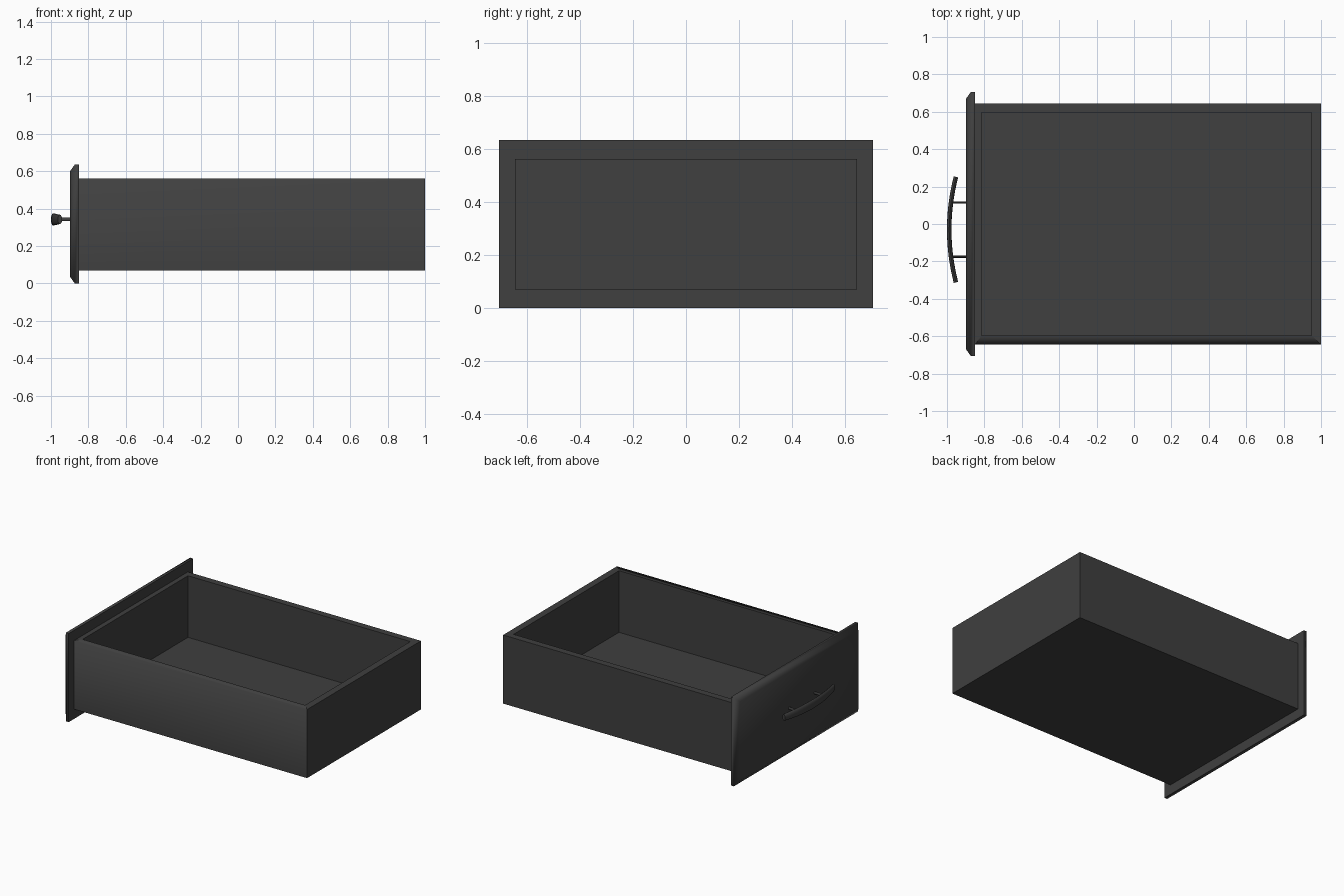
import bpy
import bmesh
import math
from mathutils import Vector

cube = bpy.data.objects.get("Cube")
if cube:
    bpy.data.objects.remove(cube, do_unlink=True)

charcoal = bpy.data.materials.new("charcoal grey")
charcoal.use_nodes = True
colour = (0.05, 0.05, 0.05, 1)
charcoal.diffuse_color = colour
charcoal.node_tree.nodes["Principled BSDF"].inputs["Base Color"].default_value = colour


def finish(name, bm):
    bmesh.ops.recalc_face_normals(bm, faces=bm.faces)
    mesh = bpy.data.meshes.new(name)
    bm.to_mesh(mesh)
    bm.free()
    mesh.materials.append(charcoal)
    obj = bpy.data.objects.new(name, mesh)
    bpy.context.collection.objects.link(obj)
    return obj


def smooth(obj, degrees):
    bpy.ops.object.select_all(action="DESELECT")
    obj.select_set(True)
    bpy.context.view_layer.objects.active = obj
    bpy.ops.object.shade_smooth_by_angle(angle=math.radians(degrees))


def loft(name, rings, closed_loop=False):
    """Skin a series of equal vertex rings, capped or joined end to end."""
    bm = bmesh.new()
    loops = [[bm.verts.new(p) for p in ring] for ring in rings]
    pairs = list(zip(loops, loops[1:]))
    if closed_loop:
        pairs.append((loops[-1], loops[0]))
    else:
        bm.faces.new(loops[0])
        bm.faces.new(loops[-1])
    for a, b in pairs:
        for i in range(len(a)):
            j = (i + 1) % len(a)
            bm.faces.new((a[i], a[j], b[j], b[i]))
    return finish(name, bm)


def rect_xy(x0, x1, y, z):
    return [(x0, -y, z), (x1, -y, z), (x1, y, z), (x0, y, z)]


def rect_yz(x, inset):
    y, z0, z1 = 0.705 - inset, inset, 0.635 - inset
    return [(x, -y, z0), (x, y, z0), (x, y, z1), (x, -y, z1)]


# Open box: underside, outer walls, rim, inner walls and floor
box = loft("drawer_box", [
    rect_xy(-0.85, 1, 0.645, 0.07),
    rect_xy(-0.85, 1, 0.645, 0.562),
    rect_xy(-0.815, 0.95, 0.597, 0.562),
    rect_xy(-0.815, 0.95, 0.597, 0.12),
])

# The rim blends softly into one long wall
box.data.shade_smooth()
for edge in box.data.edges:
    a, b = (box.data.vertices[i].co for i in edge.vertices)
    edge.use_edge_sharp = not (max(a.y, b.y) < -0.64 and min(a.z, b.z) > 0.5)

# Front panel with a chamfered face
panel = loft("front_panel", [rect_yz(-0.85, 0), rect_yz(-0.873, 0),
                             rect_yz(-0.898, 0.035)])
smooth(panel, 60)

# Bowed grip, slightly narrower at its ends
HANDLE_Y, HANDLE_Z = -0.03, 0.342
rings = []
for step in range(17):
    t = step / 8 - 1
    centre = Vector((-0.988 + 0.036 * t * t, HANDLE_Y + 0.282 * t, HANDLE_Z))
    tangent = Vector((0.072 * t, 0.282, 0)).normalized()
    side = Vector((tangent.y, -tangent.x, 0))
    half_height = 0.033 - 0.008 * t * t
    ring = []
    for k in range(12):
        a = math.tau * k / 12
        ring.append(centre + side * 0.012 * math.cos(a)
                    + Vector((0, 0, half_height * math.sin(a))))
    rings.append(ring)
grip = loft("handle_grip", rings)
smooth(grip, 50)

# Two round posts joining grip and panel
for label, offset in (("left", 0.145), ("right", -0.145)):
    post_rings = []
    for x in (-0.98, -0.895):
        post_rings.append([(x, HANDLE_Y + offset + 0.006 * math.cos(math.tau * k / 10),
                            HANDLE_Z + 0.01 * math.sin(math.tau * k / 10))
                           for k in range(10)])
    smooth(loft("handle_post_" + label, post_rings), 50)
